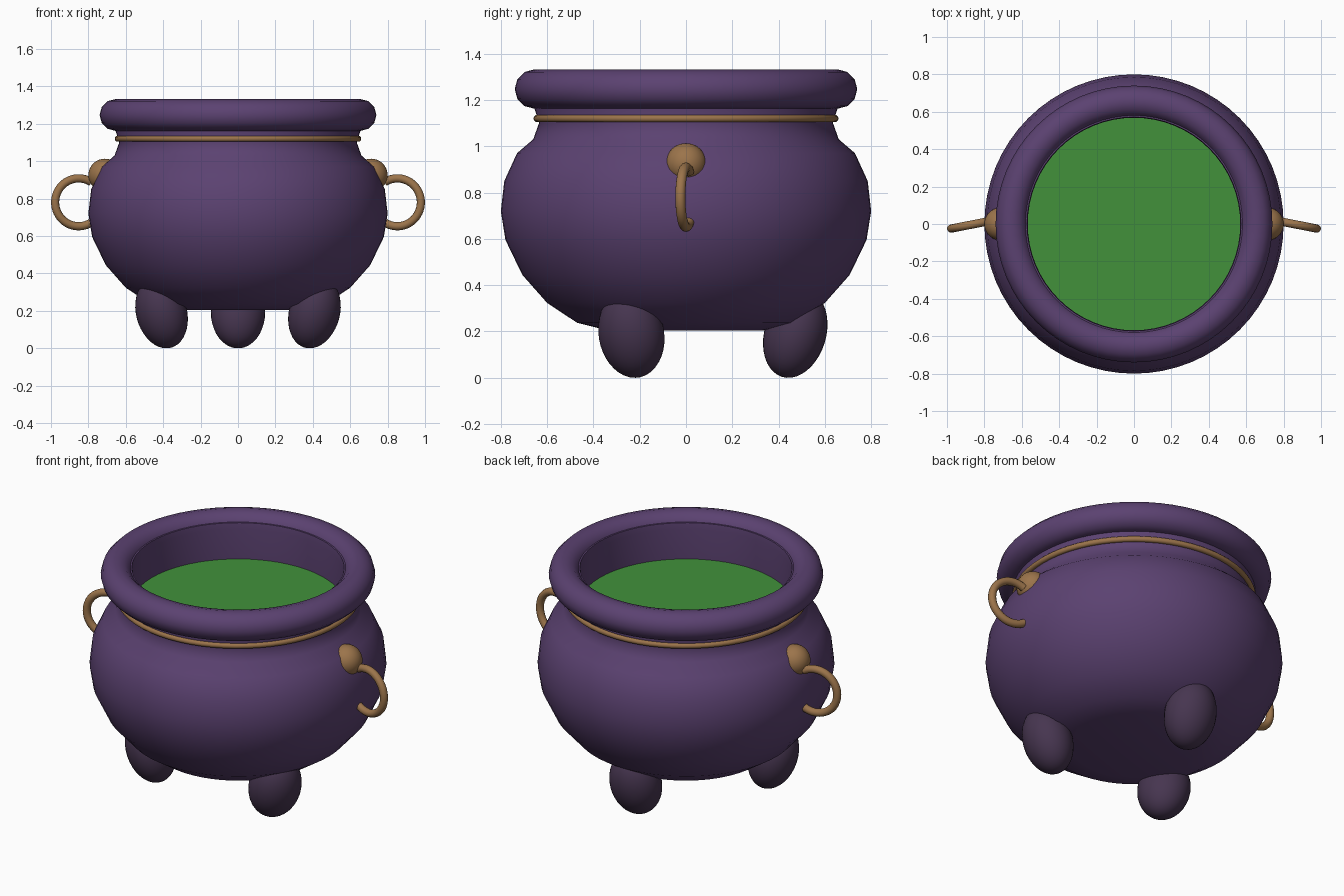
import bpy, bmesh, math
from mathutils import Matrix, Vector

cube = bpy.data.objects.get("Cube")
if cube:
    bpy.data.objects.remove(cube, do_unlink=True)


def make_material(name, rgb):
    mat = bpy.data.materials.new(name)
    mat.use_nodes = True
    mat.diffuse_color = (*rgb, 1)
    mat.node_tree.nodes["Principled BSDF"].inputs["Base Color"].default_value = (*rgb, 1)
    return mat


purple = make_material("purple iron", (0.105, 0.054, 0.165))
dark = make_material("dark foot iron", (0.062, 0.036, 0.080))
bronze = make_material("bronze", (0.330, 0.175, 0.070))
green = make_material("green brew", (0.054, 0.285, 0.044))


def finish(bm, name, mat, angle=60):
    bmesh.ops.recalc_face_normals(bm, faces=bm.faces)
    mesh = bpy.data.meshes.new(name)
    bm.to_mesh(mesh)
    bm.free()
    mesh.materials.append(mat)
    obj = bpy.data.objects.new(name, mesh)
    bpy.context.collection.objects.link(obj)
    bpy.ops.object.select_all(action="DESELECT")
    obj.select_set(True)
    bpy.context.view_layer.objects.active = obj
    bpy.ops.object.shade_smooth_by_angle(angle=math.radians(angle))
    return obj


def lathe(name, profile, mat, closed=False, steps=64):
    """Spin a (radius, height) profile around the z axis."""
    bm = bmesh.new()
    verts = [bm.verts.new((r, 0, z)) for r, z in profile]
    pairs = list(zip(verts, verts[1:]))
    if closed:
        pairs.append((verts[-1], verts[0]))
    edges = [bm.edges.new(p) for p in pairs]
    bmesh.ops.spin(bm, geom=verts + edges, cent=(0, 0, 0), axis=(0, 0, 1),
                   angle=math.tau, steps=steps, use_merge=True)
    bmesh.ops.remove_doubles(bm, verts=bm.verts, dist=0.0001)
    return finish(bm, name, mat)


def ring(name, radius, tube, height, mat, sides=12):
    circle = [(radius + tube * math.cos(math.tau * i / sides),
               height + tube * math.sin(math.tau * i / sides)) for i in range(sides)]
    return lathe(name, circle, mat, closed=True)


def ellipsoid(name, matrix, mat):
    bm = bmesh.new()
    bmesh.ops.create_uvsphere(bm, u_segments=32, v_segments=20, radius=1, matrix=matrix)
    return finish(bm, name, mat)


# Pot: rounded belly, narrow neck, inner wall
lathe("pot_body", [(0, 0.205), (0.34, 0.205), (0.47, 0.237), (0.60, 0.323),
                   (0.707, 0.444), (0.78, 0.595), (0.80, 0.72), (0.785, 0.85),
                   (0.73, 0.97), (0.66, 1.03), (0.635, 1.10), (0.66, 1.18),
                   (0.655, 1.29), (0.572, 1.285), (0.568, 1.25), (0.572, 1.03)], purple)
ring("rim", 0.655, 0.085, 1.247, purple)
ring("neck_band", 0.643, 0.016, 1.12, bronze)
lathe("brew_surface", [(0, 1.07), (0.575, 1.07)], green)

# Three egg-shaped feet, leaning outwards
for label, degrees in (("back", 90), ("front_right", 210), ("front_left", 330)):
    pose = (Matrix.Rotation(math.radians(degrees), 4, "Z")
            @ Matrix.Translation((0.472, 0, 0.19))
            @ Matrix.Rotation(math.radians(17), 4, "Y")
            @ Matrix.Diagonal((0.133, 0.145, 0.195, 1)))
    ellipsoid(label + "_foot", pose, dark)


def handle(name, side, sides=12, steps=40, sweep=122):
    """Open ring, swung slightly forwards, hanging from its boss."""
    bm = bmesh.new()
    loops = []
    for i in range(steps + 1):
        a = math.radians(sweep - 2 * sweep * i / steps)
        loop = []
        for j in range(sides):
            b = math.tau * j / sides
            r = 0.128 + 0.022 * math.cos(b)
            p = Vector((r * math.cos(a), 0.022 * math.sin(b), r * math.sin(a)))
            p = Matrix.Rotation(math.radians(-11), 3, "Z") @ p + Vector((0.852, 0, 0.78))
            loop.append(bm.verts.new((side * p.x, p.y, p.z)))
        loops.append(loop)
    for a, b in zip(loops, loops[1:]):
        for j in range(sides):
            k = (j + 1) % sides
            bm.faces.new((a[j], a[k], b[k], b[j]))
    bm.faces.new(loops[0])
    bm.faces.new(loops[-1])
    return finish(bm, name, bronze)


for label, side in (("left", 1), ("right", -1)):
    handle(label + "_handle", side)
    ellipsoid(label + "_handle_boss",
              Matrix.Translation((side * 0.712, 0, 0.925)) @ Matrix.Scale(0.088, 4), bronze)
